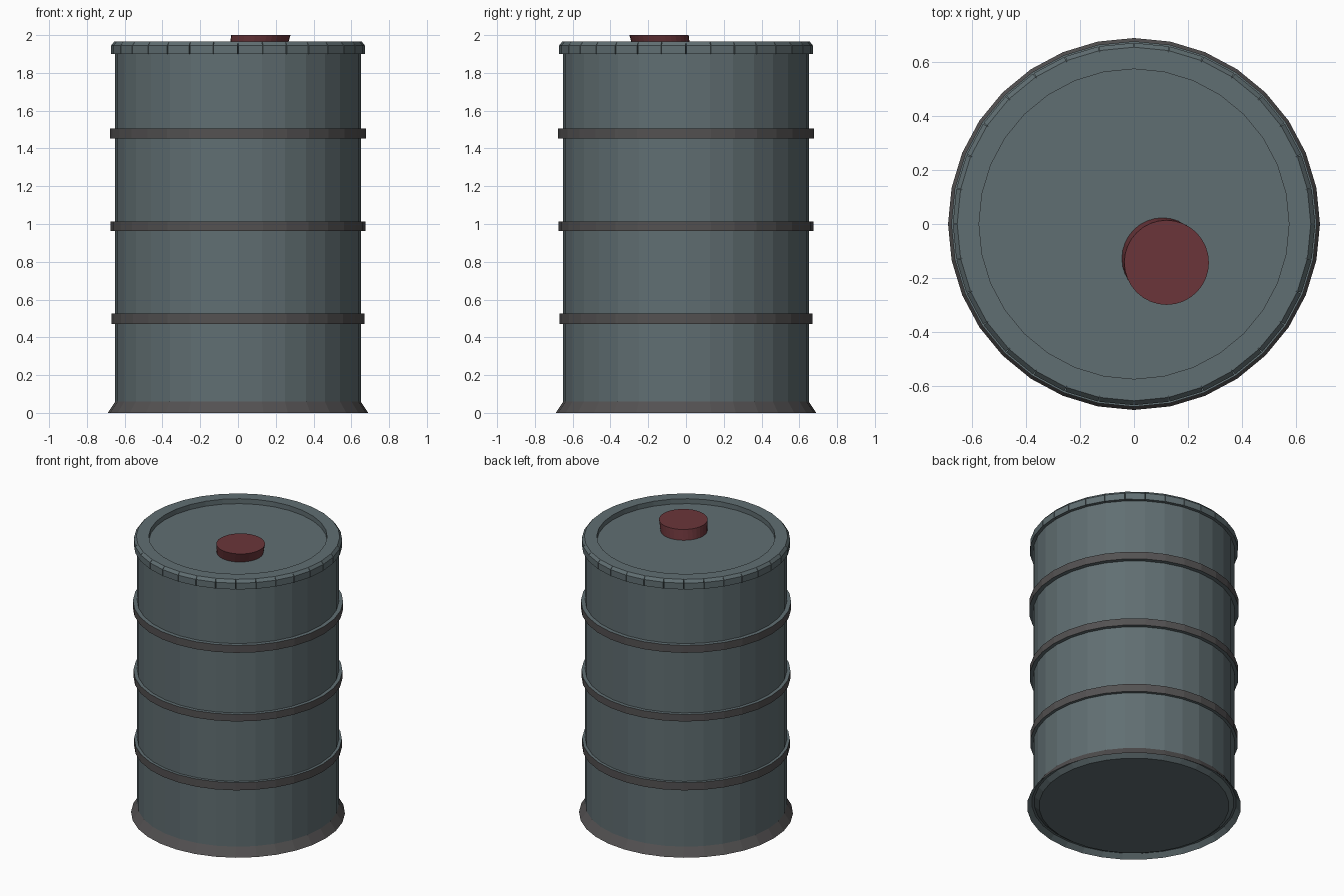
import bpy, bmesh
from math import sin, cos, tau

if "Cube" in bpy.data.objects:
    bpy.data.objects.remove(bpy.data.objects["Cube"])

SIDES = 32


def material(name, rgb):
    m = bpy.data.materials.new(name)
    m.diffuse_color = (*rgb, 1)
    m.use_nodes = True
    m.node_tree.nodes["Principled BSDF"].inputs["Base Color"].default_value = m.diffuse_color
    return m


steel = material("steel", (0.118, 0.157, 0.168))
band = material("dark_band", (0.087, 0.083, 0.084))
red = material("red_cap", (0.145, 0.036, 0.042))


def finish(name, bm, mats):
    bmesh.ops.remove_doubles(bm, verts=bm.verts, dist=1e-5)
    bmesh.ops.recalc_face_normals(bm, faces=bm.faces)
    me = bpy.data.meshes.new(name)
    bm.to_mesh(me)
    bm.free()
    for m in mats:
        me.materials.append(m)
    ob = bpy.data.objects.new(name, me)
    bpy.context.collection.objects.link(ob)
    return ob


def lathe(name, profile, dark):
    """Revolve (r, z) points; both ends are capped. Spans in dark get slot 1."""
    bm = bmesh.new()
    rings = [[bm.verts.new((r * cos(tau * i / SIDES), r * sin(tau * i / SIDES), z))
              for i in range(SIDES)] for r, z in profile]
    for k in range(len(rings) - 1):
        a, b = rings[k], rings[k + 1]
        for i in range(SIDES):
            j = (i + 1) % SIDES
            f = bm.faces.new((a[i], a[j], b[j], b[i]))
            f.material_index = 1 if k in dark else 0
    bm.faces.new(rings[0])
    bm.faces.new(rings[-1])
    return finish(name, bm, (steel, band))


# Drum body: recessed base, flared foot, three raised bands, recessed lid
profile = [(0.613, 0.005), (0.645, 0.03), (0.66, 0.03), (0.69, 0.0), (0.65, 0.06)]
dark = {3}
for r, z0, z1 in ((0.67, 0.47, 0.525), (0.674, 0.962, 1.012), (0.678, 1.452, 1.505)):
    dark.add(len(profile) + 1)
    profile += [(0.65, z0), (r, z0), (r, z1), (0.65, z1)]
profile += [(0.65, 1.965), (0.575, 1.965), (0.575, 1.93)]
lathe("drum_body", profile, dark)

# Lid rim: each facet pushed straight out, leaving slits at the corners
bm = bmesh.new()
section = [(0.0, 1.90), (0.022, 1.90), (0.022, 1.945), (0.006, 1.965), (0.0, 1.965)]
for i in range(SIDES):
    a0, a1 = tau * i / SIDES, tau * (i + 1) / SIDES
    n = (a0 + a1) / 2
    ends = [[bm.verts.new((0.65 * cos(a) + d * cos(n), 0.65 * sin(a) + d * sin(n), z))
             for d, z in section] for a in (a0, a1)]
    for k in range(len(section) - 1):
        bm.faces.new((ends[0][k], ends[1][k], ends[1][k + 1], ends[0][k + 1]))
    for e in ends:
        bm.faces.new(e)
me = bpy.data.meshes.new("lid_rim")
bmesh.ops.recalc_face_normals(bm, faces=bm.faces)
bm.to_mesh(me)
bm.free()
me.materials.append(steel)
bpy.context.collection.objects.link(bpy.data.objects.new("lid_rim", me))

# Off-centre red cap, leaning slightly
bm = bmesh.new()
bmesh.ops.create_cone(bm, cap_ends=True, segments=SIDES, radius1=0.151, radius2=0.157, depth=0.07)
for v in bm.verts:
    top = v.co.z > 0
    v.co.x += 0.121 if top else 0.106
    v.co.y += -0.143 if top else -0.128
    v.co.z += 1.965
finish("red_cap", bm, (red,))
